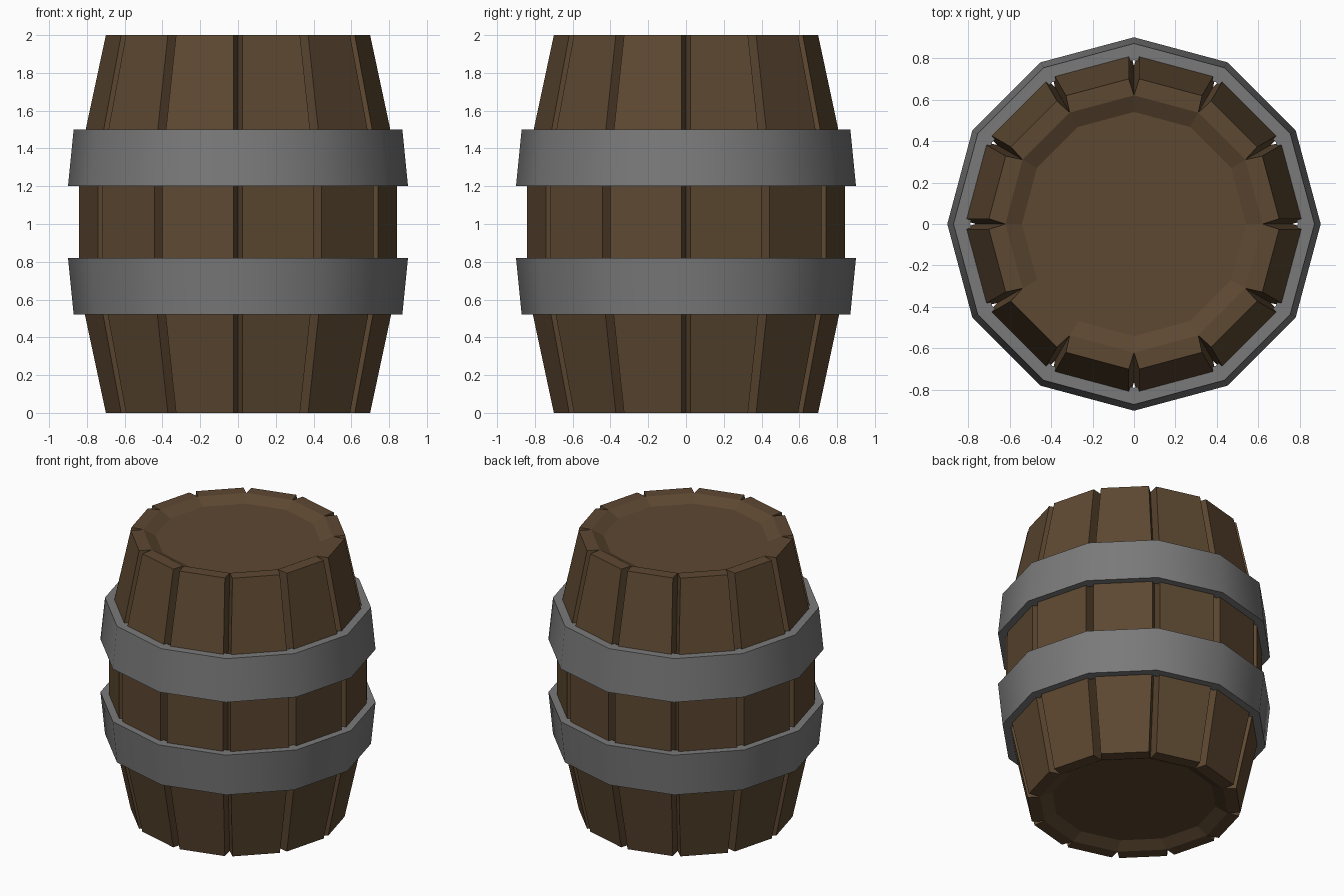
import bpy, bmesh, math

if "Cube" in bpy.data.objects:
    bpy.data.objects.remove(bpy.data.objects["Cube"])

SIDES = 12
STEP = 2 * math.pi / SIDES


def material(name, rgb):
    m = bpy.data.materials.new(name)
    m.diffuse_color = (*rgb, 1)
    m.use_nodes = True
    m.node_tree.nodes["Principled BSDF"].inputs["Base Color"].default_value = m.diffuse_color
    return m


wood = material("dark_wood", (0.11, 0.065, 0.031))
iron = material("iron_grey", (0.195, 0.195, 0.195))


def add_object(name, bm, mat):
    bmesh.ops.recalc_face_normals(bm, faces=bm.faces)
    me = bpy.data.meshes.new(name)
    bm.to_mesh(me)
    bm.free()
    me.materials.append(mat)
    ob = bpy.data.objects.new(name, me)
    bpy.context.collection.objects.link(ob)
    return ob


def polar(r, a, z):
    return (r * math.cos(a), r * math.sin(a), z)


def lathe(name, profile, mat, closed=False):
    """Revolve (radius, z) points in twelve flat steps; cap the last ring if open."""
    bm = bmesh.new()
    rings = [[bm.verts.new(polar(r, i * STEP, z)) for i in range(SIDES)]
             for r, z in profile]
    pairs = list(zip(rings, rings[1:]))
    if closed:
        pairs.append((rings[-1], rings[0]))
    else:
        bm.faces.new(rings[0])
        bm.faces.new(rings[-1])
    for a, b in pairs:
        for i in range(SIDES):
            j = (i + 1) % SIDES
            bm.faces.new((a[i], a[j], b[j], b[i]))
    return add_object(name, bm, mat)


# Staves: tapered planks whose inner edges meet and outer edges leave a V groove
PROFILE = [(0.70, 0.0), (0.843, 0.67), (0.843, 1.33), (0.70, 2.0)]
THICK, HALF_GAP = 0.08, 0.025
for k in range(SIDES):
    bm = bmesh.new()
    a0, a1 = k * STEP, (k + 1) * STEP
    loops = []
    for r, z in PROFILE:
        g = math.asin(HALF_GAP / r)
        loops.append([bm.verts.new(p) for p in (
            polar(r, a0 + g, z), polar(r, a1 - g, z),
            polar(r - THICK, a1, z), polar(r - THICK, a0, z))])
    for a, b in zip(loops, loops[1:]):
        for i in range(4):
            j = (i + 1) % 4
            bm.faces.new((a[i], a[j], b[j], b[i]))
    bm.faces.new(loops[0])
    bm.faces.new(loops[-1])
    add_object(f"stave_{k + 1}", bm, wood)

# Barrel heads: shallow recessed lids with a sloped edge
for name, z, s in (("top_head", 2.0, -1), ("bottom_head", 0.0, 1)):
    lathe(name, [(0.63, z + s * 0.06), (0.62, z), (0.54, z + s * 0.04)], wood)

# Hoops: flared iron bands, mirrored about the middle
for name, wide, narrow in (("upper_hoop", 1.2, 1.5), ("lower_hoop", 0.82, 0.52)):
    hoop = lathe(name, [(0.90, wide), (0.87, narrow), (0.79, narrow), (0.82, wide)],
                 iron, closed=True)
    bpy.ops.object.select_all(action='DESELECT')
    hoop.select_set(True)
    bpy.context.view_layer.objects.active = hoop
    bpy.ops.object.shade_smooth_by_angle(angle=math.radians(40))
